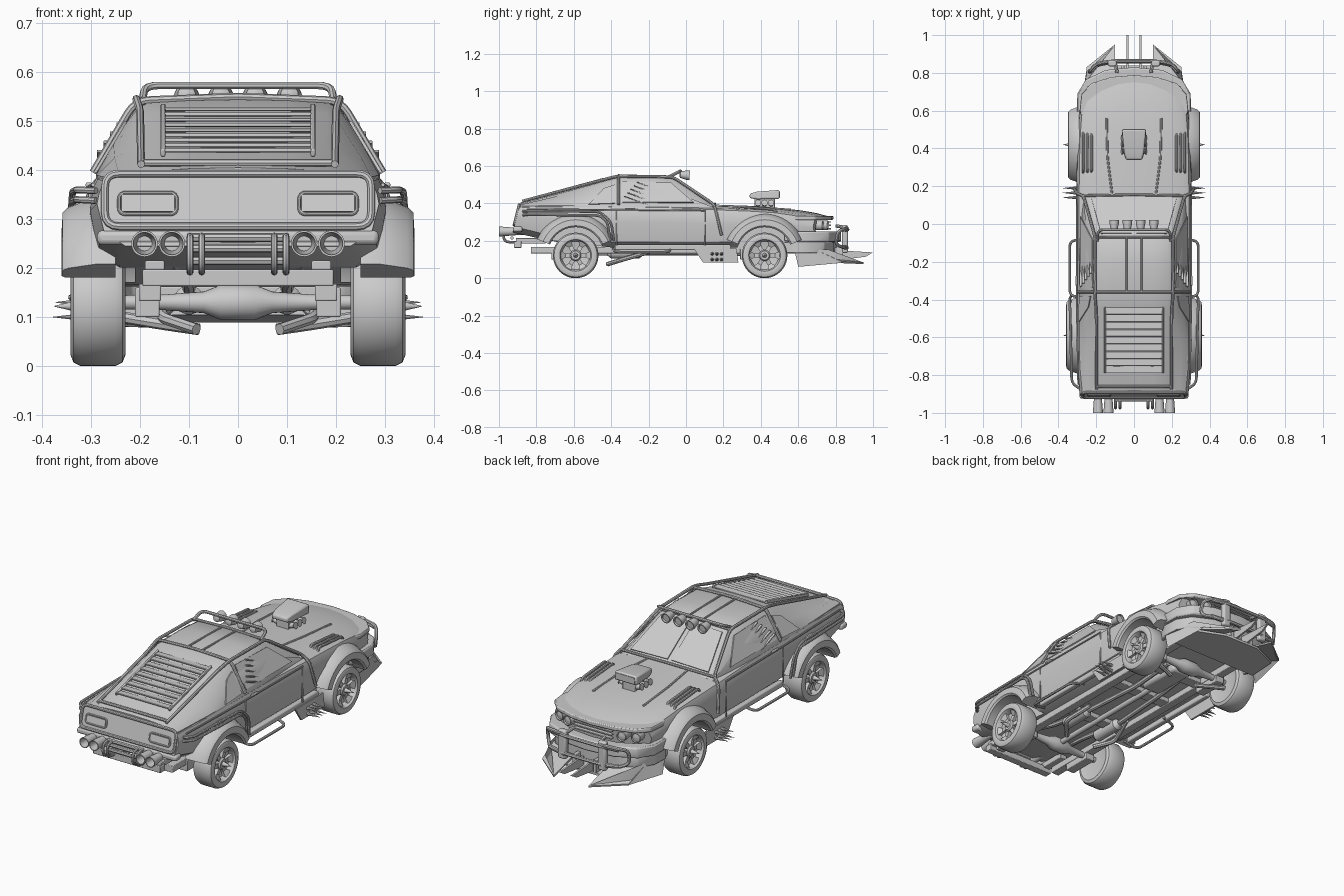
import bpy, bmesh, math
from mathutils import Vector as V, Matrix

# ---------- helpers (all meshes are built in world coordinates) ----------
def add(name, me, mirror=False, bevel=0):
    o = bpy.data.objects.new(name, me)
    bpy.context.collection.objects.link(o)
    if bevel:
        b = o.modifiers.new("bevel", 'BEVEL'); b.width = bevel; b.segments = 2
    if mirror:
        o.modifiers.new("mirror", 'MIRROR')
    return o

def bake(o):
    dg = bpy.context.evaluated_depsgraph_get()
    me = bpy.data.meshes.new_from_object(o.evaluated_get(dg))
    o.modifiers.clear(); o.data = me

def loft(name, rings, mirror=False, bevel=0):
    bm = bmesh.new()
    vs = [[bm.verts.new(p) for p in r] for r in rings]
    n = len(vs[0])
    for a, b in zip(vs, vs[1:]):
        for i in range(n):
            bm.faces.new((a[i], a[(i+1) % n], b[(i+1) % n], b[i]))
    bm.faces.new(vs[0]); bm.faces.new(vs[-1])
    bmesh.ops.recalc_face_normals(bm, faces=bm.faces)
    me = bpy.data.meshes.new(name); bm.to_mesh(me); bm.free()
    return add(name, me, mirror, bevel)

def revolve(name, prof, origin, axis, seg=24, mirror=False):
    q = V((0, 0, 1)).rotation_difference(V(axis))
    return loft(name, [[V(origin) + q @ V((r*math.cos(t), r*math.sin(t), a))
                for t in [2*math.pi*i/seg for i in range(seg)]] for a, r in prof], mirror)

def box(name, c, s, mirror=False, bevel=.003, rx=0, rz=0):
    m = Matrix.Translation(c) @ Matrix.Rotation(rz, 4, 'Z') @ Matrix.Rotation(rx, 4, 'X')
    q = [(-1, -1), (1, -1), (1, 1), (-1, 1)]
    return loft(name, [[m @ V((a*s[0]/2, b*s[1]/2, k*s[2]/2)) for a, b in q] for k in (-1, 1)], mirror, bevel)

def plate(name, pts, t=.006, mirror=False):
    p = [V(x) for x in pts]
    n = (p[1]-p[0]).cross(p[2]-p[0]).normalized() * t/2
    return loft(name, [[x-n for x in p], [x+n for x in p]], mirror)

def tube(name, pts, r, mirror=False, cyc=False, fil=.03):
    p = [V(x) for x in pts]; out = []
    for i, c in enumerate(p):
        if not cyc and i in (0, len(p)-1):
            out.append(c); continue
        d, e = p[i-1]-c, p[(i+1) % len(p)]-c
        a = c + d.normalized()*min(fil, .45*d.length)
        b = c + e.normalized()*min(fil, .45*e.length)
        out += [a*(1-t)**2 + c*2*t*(1-t) + b*t*t for t in (0, .25, .5, .75, 1)]
    cu = bpy.data.curves.new(name, 'CURVE'); cu.dimensions = '3D'
    cu.bevel_depth = r; cu.bevel_resolution = 2; cu.use_fill_caps = True
    s = cu.splines.new('POLY'); s.points.add(len(out)-1); s.use_cyclic_u = cyc
    for k, c in zip(s.points, out): k.co = (*c, 1)
    tmp = add(name + "_path", cu)
    dg = bpy.context.evaluated_depsgraph_get()
    me = bpy.data.meshes.new_from_object(tmp.evaluated_get(dg))
    bpy.data.objects.remove(tmp)
    return add(name, me, mirror)

def interp(tab, y):
    for (a, u), (b, v) in zip(tab, tab[1:]):
        if a <= y <= b: return u + (v-u)*(y-a)/(b-a)
    return tab[-1][1]

def full(half):  # mirror a half section into a ring
    return half + [(-x, z) for x, z in half[-2:0:-1]]

# ---------- lower body: y, half width, bottom, top, crown ----------
ST = [(-.925, .288, .245, .388, .008), (-.75, .302, .205, .392, .01), (-.4, .306, .165, .392, .012),
      (-.1, .306, .162, .388, .014), (.15, .306, .162, .376, .015), (.35, .303, .165, .368, .016),
      (.5, .299, .17, .36, .016), (.62, .292, .18, .347, .015), (.7, .285, .19, .336, .012), (.765, .278, .2, .322, .008)]
rings = []
for y, w, zb, zt, c in ST:
    h = full([(0, zb), (.8*w, zb), (.95*w, zb+.03), (w, zb+.6*(zt-zb)), (.985*w, zt-.035), (.95*w, zt-.01),
              (.87*w, zt), (.6*w, zt+.6*c), (.3*w, zt+.9*c), (0, zt+c)])
    k = 1.1*min(1, max(0, (y-.4)/.35))
    rings.append([V((x, y - k*x*x + (max(0, (z-.25)*.25) if y < -.9 else 0), z)) for x, z in h])
body = loft("body", rings)
for y in (-.59, .42):
    cut = revolve("arch_cutter", [(0, .15), (.25, .15)], (.21, y, .125), (1, 0, 0), 40, True)
    cut.hide_render = True
    b = body.modifiers.new("arch", 'BOOLEAN'); b.operation = 'DIFFERENCE'; b.object = cut; b.solver = 'EXACT'
    bake(body); bpy.data.objects.remove(cut)
HOOD = [(s[0], s[3]+s[4]*.8) for s in ST]

# ---------- cabin ----------
CB = [(-.885, .272, .2, .398), (-.65, .288, .2, .46), (-.45, .29, .203, .515), (-.37, .29, .205, .537),
      (-.2, .29, .205, .541), (-.07, .285, .2, .535), (.16, .266, .258, .38)]
loft("cabin", [[V((x, y, z)) for x, z in full([(0, .34), (wb, .34), (wb, min(.39, zt-.012)),
      ((wb+wt)/2+.008, (zt+min(.39, zt-.01))/2), (wt, zt-.012), (wt-.02, zt), (wt*.5, zt+.005), (0, zt+.007)])]
      for y, wb, wt, zt in CB])
ROOF = [(c[0], c[3]) for c in CB]
plate("windshield_pane", [(.012, .135, .405), (.225, .135, .4), (.175, -.05, .526), (.012, -.05, .531)], .008, True)
sx = lambda z: .293 - (z-.39)*.6
plate("side_window", [(sx(z), y, z) for y, z in [(-.34, .405), (.04, .405), (-.08, .51), (-.34, .515)]], .006, True)
plate("quarter_window", [(sx(z)+.002, y, z) for y, z in [(-.52, .395), (-.38, .4), (-.38, .5), (-.44, .48)]], .006, True)
for i in range(5):
    z = .415 + i*.022
    box("window_slat", (sx(z)+.004, -.265+i*.008, z), (.012, .14-.02*i, .006), True, .001, rx=-.35)
box("door_handle", (.305, -.3, .37), (.012, .05, .01), True)
for y in (-.37, .1):
    box("door_seam", (.303, y, .27), (.006, .006, .19), True, .001)
tube("belt_line", [(.296, -.85, .37), (.304, -.4, .366), (.304, .1, .362)], .004, True)

# rear window louvers
sl = math.atan((.515-.398)/.435)
for i in range(9):
    y = -.46 - i*.039
    box("rear_louver", (0, y, interp(ROOF, y)+.012), (.3, .036, .007), False, .002, rx=sl-.3)
box("louver_side", (.153, -.615, interp(ROOF, -.615)+.012), (.01, .36, .016), True, rx=sl)

# roll cage tubes on the outside
tube("cage_side", [(.318, .19, .23), (.302, .16, .36), (.268, .15, .395), (.206, -.07, .542), (.208, -.37, .546),
      (.2, -.46, .522), (.198, -.875, .412)], .008, True)
tube("cage_rear_bar", [(-.2, -.86, .415), (.2, -.86, .415)], .008)
tube("cage_roof_bar", [(-.296, -.36, .395), (-.21, -.36, .542), (0, -.36, .55), (.21, -.36, .542), (.296, -.36, .395)], .008)
tube("cage_cowl_bar", [(-.27, .15, .393), (0, .155, .398), (.27, .15, .393)], .007)
tube("cage_front_bar", [(-.206, -.07, .54), (0, -.07, .546), (.206, -.07, .54)], .007)
tube("roof_rib", [(.04, -.36, .55), (.04, -.07, .545)], .005, True)
tube("light_hoop", [(-.195, -.09, .543), (-.19, -.03, .573), (.19, -.03, .573), (.195, -.09, .543)], .008)
for x in (.035, .105):
    revolve("roof_lamp", [(-.03, .008), (-.025, .018), (.01, .025), (.025, .026), (.025, .021), (.018, .019)],
            (x, -.005, .552), (0, 1, -.1), 20, True)

# ---------- hood details ----------
tube("hood_rib", [(.115, .15, interp(HOOD, .15)), (.14, .35, interp(HOOD, .35)), (.145, .56, interp(HOOD, .56))], .006, True)
for x in (.225, .247, .269):
    z0, z1 = interp(HOOD, .28)-.004, interp(HOOD, .48)-.01
    tube("hood_vent_pipe", [(x, .27, z0-.02), (x, .285, z0+.004), (x, .47, z1+.004), (x, .485, z1-.02)], .007, True, fil=.012)
loft("hood_scoop", [[(-w, y, a), (w, y, a), (w*.95, y, b), (-w*.95, y, b)] for y, w, a, b in
     [(.34, .045, .428, .452), (.38, .055, .422, .463), (.5, .066, .424, .472)]], bevel=.008)
plate("scoop_mouth", [(-.055, .501, .432), (.055, .501, .432), (.052, .501, .464), (-.052, .501, .464)], .004)
box("blower", (0, .42, .395), (.07, .11, .06))
for y in (.385, .42, .455):
    revolve("blower_stack", [(0, .013), (.03, .013), (.035, .017)], (.03, y, .395), (1, 0, .25), 14, True)

# ---------- nose ----------
def band(name, path, z0, z1, d, bevel=.005):
    p = path + [(-x, y) for x, y in path[-2::-1]]
    return loft(name, [[(x, y, z0), (x, y, z1), (x*.9, y-d, z1), (x*.9, y-d, z0)] for x, y in p], bevel=bevel)
band("hood_lip", [(.288, .6), (.278, .69), (.225, .745), (.12, .778), (0, .788)], .312, .334, .09)
band("front_bumper", [(.302, .58), (.3, .69), (.255, .765), (.15, .815), (0, .83)], .195, .25, .06, .008)
band("front_valance", [(.29, .58), (.285, .67), (.24, .74), (.14, .79), (0, .805)], .135, .195, .06)
for x in (.155, .22):
    revolve("headlight", [(-.05, .026), (.01, .026), (.012, .022), (.004, .02), (.008, .001)], (x, .775-1.1*x*x, .283), (.15, 1, 0), 20, True)
for z in (.265, .283, .301):
    box("grille_bar", (0, .765, z), (.22, .02, .007), False, .001)
box("bull_bar_plate", (.115, .85, .21), (.045, .03, .15), True, .008)
tube("bull_bar_loop", [(.09, .8, .28), (.1, .865, .27), (.2, .85, .265), (.235, .81, .25), (.235, .8, .18), (.2, .84, .165), (.1, .86, .16)], .009, True)
tube("bull_bar_cross", [(-.2, .845, .255), (-.1, .865, .26), (.1, .865, .26), (.2, .845, .255)], .009)
tube("bull_bar_lower", [(-.2, .84, .17), (-.1, .86, .165), (.1, .86, .165), (.2, .84, .17)], .009)
# plow blades and ram prongs
plate("splitter", [(-.27, .6, .11), (.27, .6, .11), (.25, .77, .1), (.1, .84, .095), (-.1, .84, .095), (-.25, .77, .1)], .012)
plate("plow_blade", [(.1, .95, .08), (.1, .8, .12), (.26, .72, .135), (.25, .83, .085)], .009, True)
plate("plow_side", [(.1, .95, .08), (.25, .82, .085), (.285, .6, .065), (.285, .58, .15), (.25, .76, .15)], .008, True)
plate("ram_prong", [(.035, .8, .15), (.035, 1, .138), (.035, .96, .115), (.035, .8, .095)], .01, True)
box("plow_support", (.06, .8, .13), (.02, .08, .07), True)

# ---------- tail ----------
ty = lambda z: -.928 + (z-.25)*.25
def rect(x0, x1, z0, z1, d): return [(x0, ty(z0)-d, z0), (x1, ty(z0)-d, z0), (x1, ty(z1)-d, z1), (x0, ty(z1)-d, z1)]
tube("tail_frame", rect(-.272, .272, .285, .393, 0), .008, cyc=True)
tube("tail_light_frame", rect(.125, .243, .31, .354, 0), .004, True, True, .015)
plate("tail_light", rect(.13, .238, .315, .349, 0), .008, True)
box("rear_valance", (0, -.9, .262), (.575, .05, .03), False, .01)
for x in (.135, .191):
    revolve("exhaust_tip", [(0, .018), (.06, .02), (.15, .027), (.15, .023), (.07, .015)], (x, -.85, .25), (0, -1, 0), 20, True)
box("rear_bumper_beam", (0, -.9, .18), (.39, .04, .034))
for z in (.215, .24, .262):
    tube("rear_bumper_tube", [(-.1, -.93, z), (.1, -.93, z)], .009)
for x in (.074, .098):
    tube("rear_bumper_loop", [(x, -.88, .19), (x, -.975, .195), (x, -.975, .262), (x, -.88, .268)], .007, True)
box("rear_bumper_arm", (.17, -.83, .2), (.04, .16, .03), True)

# ---------- wheels, flares ----------
for y in (-.59, .42):
    c = (.286, y, .122)
    revolve("wheel", [(-.05, .02), (-.05, .082), (-.056, .1), (-.05, .115), (-.036, .122), (.036, .122), (.05, .115),
            (.056, .1), (.053, .085), (.045, .08), (.022, .075), (.012, .03), (.012, .001)], c, (1, 0, 0), 40, True)
    revolve("hub", [(0, .03), (.035, .03), (.042, .024), (.042, .012), (.09, .0005)], c, (1, 0, 0), 20, True)
    for i in range(6):
        a = i*math.pi/3; u, v = V((0, math.cos(a), math.sin(a))), V((0, -math.sin(a), math.cos(a)))
        loft("wheel_spoke", [[V(c)+u*r+v*s*w+V((k, 0, 0)) for s, k in ((-1, .01), (1, .01), (1, h), (-1, h))]
             for r, w, h in ((.02, .011, .034), (.055, .011, .03), (.08, .024, .044))], True)
    dx = 0 if y < 0 else -.01
    loft("fender_flare", [[(x+dx, y+r*math.cos(t), .125+r*math.sin(t)) for x, r in
         ((.25, .148), (.352, .148), (.36, .156), (.358, .188), (.346, .2), (.29, .222), (.25, .222))]
         for t in [math.radians(22+136*i/20) for i in range(21)]], True)

# ---------- side equipment ----------
for d in (0, .02):
    tube("fender_guard_tube", [(.29, -.87, .358-d), (.33, -.84, .36-d), (.338, -.46, .356-d), (.342, -.4-d, .3), (.335, -.385-d, .2)], .007, True)
tube("side_step", [(.26, -.08, .16), (.34, -.09, .14), (.34, -.38, .14), (.26, -.39, .16)], .007, True)
box("sill", (.285, -.07, .165), (.03, .62, .03), True, .006)
plate("spike_plate", [(.3, .04, .16), (.3, .27, .16), (.3, .28, .085), (.3, .09, .085)], .01, True)
for i in range(3):
    for z, l in ((.13, .075), (.1, .08)):
        revolve("side_spike", [(0, .01), (l, .0005)], (.298, .14+.025*i, z), (1, 0, 0), 8, True)

# ---------- underside ----------
box("frame_rail", (.18, -.08, .15), (.045, 1.5, .035), True)
for y in (-.3, .05, .3):
    box("cross_member", (0, y, .15), (.4, .06, .025))
for y in (-.59, .42):
    revolve("axle", [(-.25, .014), (-.15, .016), (-.07, .022), (-.035, .036), (.035, .036), (.07, .022), (.15, .016), (.25, .014)],
            (0, y, .13), (1, 0, 0), 20)
    box("spring_mount", (.185, y-.05, .13), (.05, .16, .06), True)
box("gearbox", (0, .25, .15), (.11, .25, .06), False, .015)
revolve("drive_shaft", [(0, .014), (.72, .014)], (0, -.58, .135), (0, 1, 0), 14)
tube("exhaust_pipe", [(.07, .35, .16), (.075, .1, .135), (.1, -.25, .135), (.1, -.5, .17), (.135, -.75, .22), (.135, -.86, .25)], .013, True)
revolve("muffler", [(0, .014), (.02, .03), (.17, .03), (.19, .014)], (.1, -.42, .135), (0, 1, 0), 18, True)
tube("lower_arm", [(.08, .38, .075), (.15, .4, .085), (.24, .42, .1)], .012, True)
tube("side_exhaust", [(.12, -.2, .14), (.16, -.34, .1), (.085, -.42, .075)], .012, True)

# ---------- shading ----------
bpy.ops.object.select_all(action='DESELECT')
for o in bpy.context.scene.objects:
    o.select_set(True); bpy.context.view_layer.objects.active = o
bpy.ops.object.shade_smooth_by_angle(angle=math.radians(35))
